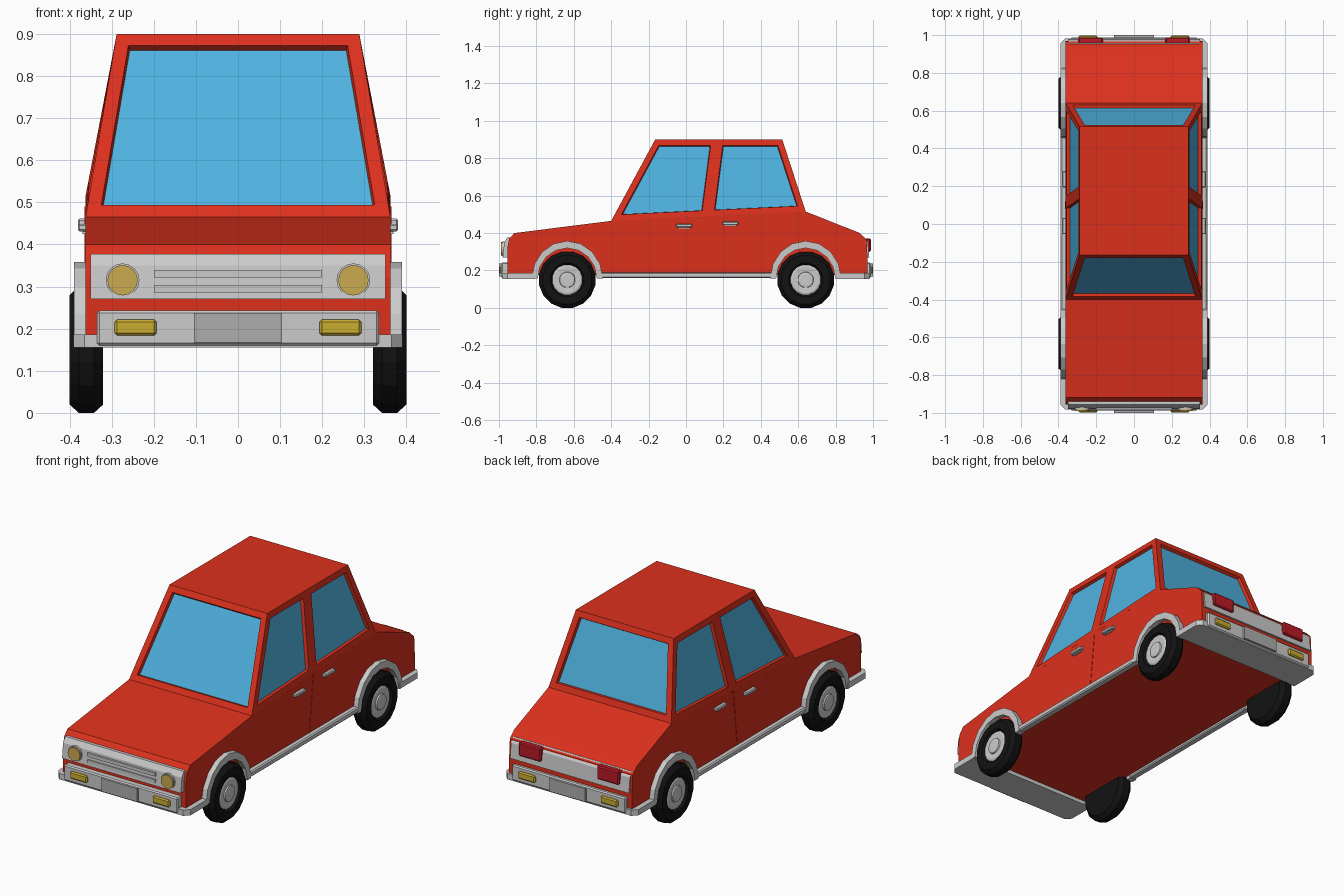
import bpy, bmesh
from math import pi, sin, cos

if "Cube" in bpy.data.objects:
    bpy.data.objects.remove(bpy.data.objects["Cube"])


def material(name, color):
    m = bpy.data.materials.new(name)
    m.diffuse_color = (*color, 1)
    m.use_nodes = True
    m.node_tree.nodes["Principled BSDF"].inputs["Base Color"].default_value = m.diffuse_color
    return m


RED = material("red_paint", (0.72, 0.03, 0.012))
GLASS = material("glass", (0.08, 0.45, 0.75))
BLACK = material("rubber", (0.006, 0.006, 0.006))
LAMP = material("headlamp", (0.6, 0.4, 0.08))
AMBER = material("amber_lamp", (0.6, 0.42, 0.03))
TAIL = material("tail_lamp", (0.5, 0.01, 0.02))
PLATE = material("pale_grey", (0.42, 0.42, 0.42))


def finish(name, bm, mats=(), mirror=False):
    bmesh.ops.recalc_face_normals(bm, faces=bm.faces)
    me = bpy.data.meshes.new(name)
    bm.to_mesh(me)
    bm.free()
    ob = bpy.data.objects.new(name, me)
    bpy.context.collection.objects.link(ob)
    for m in mats:
        if m:
            me.materials.append(m)
    if mirror:
        ob.modifiers.new("mirror", 'MIRROR')
    return ob


def prism(name, pts, axis, lo, hi, mat=None, mirror=False):
    """Extrude a 2D outline along x (points y,z), y (points x,z) or z (points x,y)."""
    place = {'x': lambda a, b, d: (d, a, b),
             'y': lambda a, b, d: (a, d, b),
             'z': lambda a, b, d: (a, b, d)}[axis]
    bm = bmesh.new()
    r0 = [bm.verts.new(place(a, b, lo)) for a, b in pts]
    r1 = [bm.verts.new(place(a, b, hi)) for a, b in pts]
    bm.faces.new(r0)
    bm.faces.new(r1)
    for i in range(len(pts)):
        j = (i + 1) % len(pts)
        bm.faces.new((r0[i], r0[j], r1[j], r1[i]))
    return finish(name, bm, [mat], mirror)


def box(name, x, y, z, mat=None, mirror=False, bevel=0):
    ob = prism(name, [(x[0], z[0]), (x[1], z[0]), (x[1], z[1]), (x[0], z[1])],
               'y', min(y), max(y), mat, mirror)
    if bevel:
        b = ob.modifiers.new("bevel", 'BEVEL')
        b.width, b.segments = bevel, 1
    return ob


def lathe(name, profile, y, z, n, mat=None):
    """Spin (radius, x) points around an axle parallel to x; mirrored to both sides."""
    bm = bmesh.new()
    k = 1 / cos(pi / n)
    rings = [[bm.verts.new((x, y + r * k * sin(2 * pi * (i + .5) / n),
                            z - r * k * cos(2 * pi * (i + .5) / n))) for i in range(n)]
             for r, x in profile]
    for a, b in zip(rings, rings[1:]):
        for i in range(n):
            j = (i + 1) % n
            bm.faces.new((a[i], a[j], b[j], b[i]))
    bm.faces.new(rings[0])
    bm.faces.new(rings[-1])
    return finish(name, bm, [mat], True)


# Lower body
W = 0.362
prism("lower_body", [(-.955, .175), (-.955, .32), (-.945, .37), (-.918, .40), (-.40, .465),
                     (.64, .515), (.93, .40), (.965, .365), (.97, .28), (.97, .175)],
      'x', -W, W, RED)

# Cabin: tapered box split at the door pillar, with recessed windows
bm = bmesh.new()
base = [(-.40, .465), (.115, .49), (.64, .515)]
roof = [(-.165, .90), (.168, .90), (.515, .90)]
grid = {}
for s in (-1, 1):
    grid[s] = ([bm.verts.new((s * W, *p)) for p in base],
               [bm.verts.new((s * .288, *p)) for p in roof])
windows = []
for s in (-1, 1):
    b, t = grid[s]
    windows += [bm.faces.new((b[i], b[i + 1], t[i + 1], t[i])) for i in (0, 1)]
for i in (0, 2):
    windows.append(bm.faces.new((grid[-1][0][i], grid[1][0][i], grid[1][1][i], grid[-1][1][i])))
for lvl in (0, 1):
    for i in (0, 1):
        a, b = grid[-1][lvl], grid[1][lvl]
        bm.faces.new((a[i], a[i + 1], b[i + 1], b[i]))
bmesh.ops.recalc_face_normals(bm, faces=bm.faces)
for f in windows:
    bmesh.ops.inset_individual(bm, faces=[f], thickness=.032, use_even_offset=True)
    bmesh.ops.inset_individual(bm, faces=[f], thickness=.004, depth=-.016, use_even_offset=True)
    f.material_index = 1
finish("cabin", bm, [RED, GLASS])

# Door seam on each side
prism("door_seam", [(.082, .19), (.088, .19), (.121, .49), (.115, .49)], 'x', W - .01, W + .002,
      RED, True)

# Door handles
for y, z in ((-.01, .44), (.237, .452)):
    box("door_handle", (W - .005, .38), (y - .043, y + .043), (z - .009, z + .009), None, True, .004)
    box("handle_base", (W - .005, .369), (y - .03, y + .03), (z - .015, z + .009), None, True)

# Wheels and arch trims
for y in (-.635, .64):
    lathe("tire", [(.13, .32), (.15, .342), (.15, .378), (.13, .40), (.09, .40), (.08, .385)],
          y, .15, 16, BLACK)
    lathe("wheel_hub", [(.08, .38), (.08, .389), (.07, .393), (.042, .391), (.04, .398), (.03, .40)],
          y, .15, 16)
    n = 8
    arc = [pi * i / n for i in range(n + 1)]
    outer = [(y + .19 * cos(a), .158 + .2 * sin(a)) for a in arc]
    inner = [(y + .158 * cos(a), .158 + .162 * sin(a)) for a in reversed(arc)]
    prism("wheel_arch_trim", outer + inner, 'x', .352, .389, None, True)

# Sill trim between the wheels
box("sill_trim", (.35, .388), (-.46, .465), (.16, .19), None, True, .006)

# Parts repeated at both ends
for s, end in ((-1, "front"), (1, "rear")):
    prism(end + "_apron", [(-.39, s * .805), (-.39, s * .955), (-.365, s * .982),
                           (.365, s * .982), (.39, s * .955), (.39, s * .805)], 'z', .155, .186)
    box(end + "_bumper", (-.335, .335), (s * .94, s * .988), (.16, .243), None, False, .006)
    box(end + "_plate", (-.105, .105), (s * .97, s * 1.0), (.167, .237), PLATE)
    box(end + "_fog_lamp", (.193, .293), (s * .97, s * .998), (.184, .222), AMBER, True, .006)
    prism(end + "_panel", [(s * .93, .27), (s * .98, .27), (s * .972, .35), (s * .955, .377),
                           (s * .93, .377)], 'x', -.35, .35)

# Grille bars and headlamps
for z in (.295, .33):
    box("grille_bar", (-.2, .2), (-.96, -.984), (z - .009, z + .009))
for r, y1, mat, name in ((.04, -.982, None, "headlamp_rim"), (.036, -.99, LAMP, "headlamp")):
    prism(name, [(.274 + r * cos(pi * i / 8), .315 + r * sin(pi * i / 8)) for i in range(16)],
          'y', y1, -.94, mat, True)

# Tail lamps
box("tail_lamp", (.165, .295), (.94, .988), (.3, .372), TAIL, True, .006)
